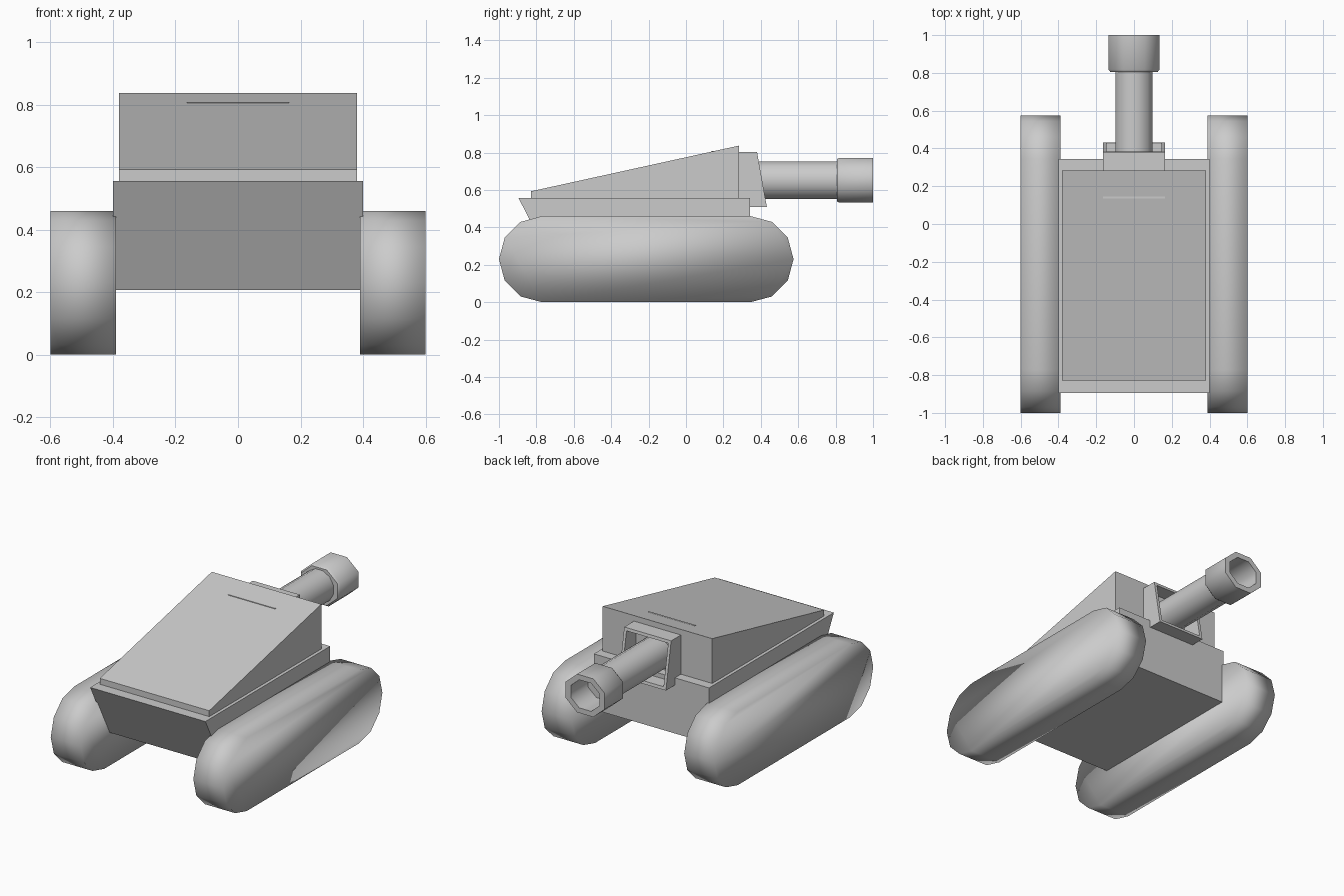
import bpy, bmesh
from math import sin, cos, pi, radians

if "Cube" in bpy.data.objects:
    bpy.data.objects.remove(bpy.data.objects["Cube"])


def finish(name, bm, smooth=None):
    bmesh.ops.recalc_face_normals(bm, faces=bm.faces)
    me = bpy.data.meshes.new(name)
    bm.to_mesh(me)
    bm.free()
    ob = bpy.data.objects.new(name, me)
    bpy.context.collection.objects.link(ob)
    if smooth == "full":
        me.shade_smooth()
    elif smooth:
        bpy.ops.object.select_all(action='DESELECT')
        ob.select_set(True)
        bpy.context.view_layer.objects.active = ob
        bpy.ops.object.shade_smooth_by_angle(angle=radians(smooth))
    return ob


def prism(profile, x0, x1):
    """Extrude a (y, z) profile between two x positions."""
    bm = bmesh.new()
    face = bm.faces.new([bm.verts.new((x0, y, z)) for y, z in profile])
    out = bmesh.ops.extrude_face_region(bm, geom=[face])
    for v in out["geom"]:
        if isinstance(v, bmesh.types.BMVert):
            v.co.x = x1
    return bm


def lathe(name, rings, n, zc, smooth):
    """Closed or capped loops (y, half width, half height) around the y axis."""
    bm = bmesh.new()
    k = 1 / cos(pi / n)
    loops = [[bm.verts.new((rx * k * cos(2 * pi * (i + .5) / n), y,
                            zc + rz * k * sin(2 * pi * (i + .5) / n)))
              for i in range(n)] for y, rx, rz in rings]
    for a, b in zip(loops, loops[1:]):
        for i in range(n):
            j = (i + 1) % n
            bm.faces.new((a[i], a[j], b[j], b[i]))
    bm.faces.new(loops[0])
    bm.faces.new(loops[-1])
    return finish(name, bm, smooth)


# Tracks: stadium with half-12-gon ends
R = 0.23
outline = [(0.345 + R * sin(pi * i / 6), R + R * cos(pi * i / 6)) for i in range(7)]
outline += [(-0.77 - R * sin(pi * i / 6), R - R * cos(pi * i / 6)) for i in range(7)]
for side, s in (("left", -1), ("right", 1)):
    finish(side + "_track", prism(outline, s * 0.39, s * 0.60), "full")

# Hull with sloping nose
finish("hull", prism([(-0.895, 0.556), (-0.715, 0.207), (0.343, 0.207), (0.343, 0.556)],
                     -0.4, 0.4))

# Wedge-shaped turret
finish("turret", prism([(-0.828, 0.55), (-0.828, 0.593), (0.283, 0.837), (0.283, 0.55)],
                       -0.38, 0.38))

# Gun mount: tilted front with a recessed opening, its rear edge just breaks the roof
bm = prism([(0.136, 0.808), (0.146, 0.808), (0.15, 0.802), (0.38, 0.802),
            (0.432, 0.51), (0.136, 0.51)], -0.163, 0.163)
bm.normal_update()
bmesh.ops.recalc_face_normals(bm, faces=bm.faces)
front = max(bm.faces, key=lambda f: f.calc_center_median().y)
bmesh.ops.inset_region(bm, faces=[front], thickness=0.026)
out = bmesh.ops.extrude_face_region(bm, geom=[front])
for v in out["geom"]:
    if isinstance(v, bmesh.types.BMVert):
        v.co.y = 0.29
if front.is_valid:
    bmesh.ops.delete(bm, geom=[front], context='FACES_ONLY')
finish("gun_mount", bm, 30)

# Barrel and hollow muzzle
lathe("barrel", [(0.2, 0.099, 0.1), (0.82, 0.099, 0.1)], 12, 0.652, 50)
lathe("muzzle", [(0.806, 0.095, 0.09), (0.806, 0.126, 0.112), (0.818, 0.136, 0.12),
                 (1.0, 0.136, 0.12), (1.0, 0.1, 0.088), (0.83, 0.1, 0.088)],
      8, 0.652, 50)
